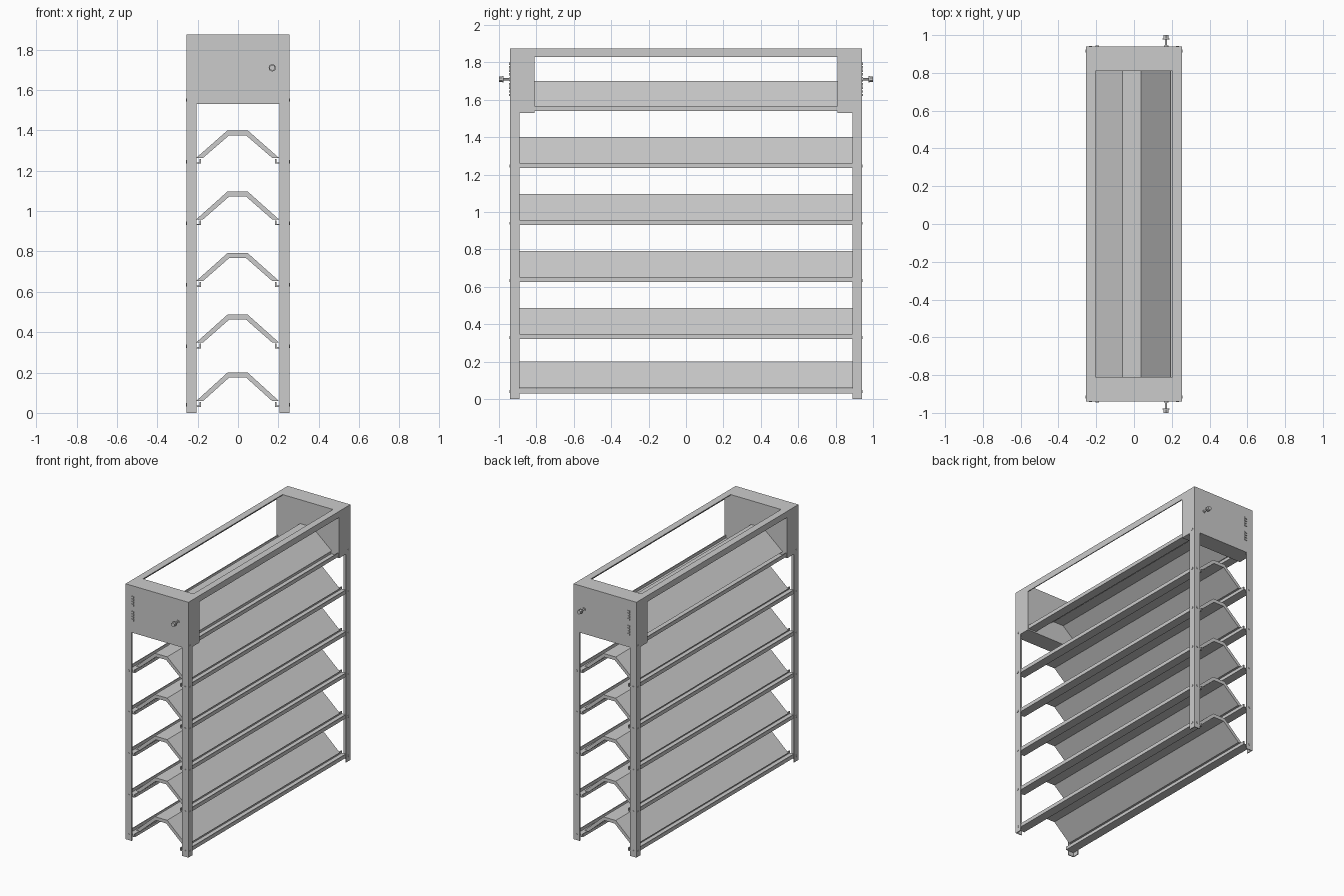
import bpy, bmesh, math
from mathutils import Matrix

if "Cube" in bpy.data.objects:
    bpy.data.objects.remove(bpy.data.objects["Cube"])

RAIL_Z = [0.03, 0.32, 0.625, 0.93, 1.235, 1.54]
TOP_Z = [0.2, 0.487, 0.792, 1.097, 1.4, 1.7]
T = 0.006  # sheet thickness


def finish(name, bm):
    bmesh.ops.recalc_face_normals(bm, faces=bm.faces)
    me = bpy.data.meshes.new(name)
    bm.to_mesh(me)
    bm.free()
    ob = bpy.data.objects.new(name, me)
    bpy.context.collection.objects.link(ob)
    return ob


def extrude(name, pts, axis, a, b):
    """Extrude a closed outline along y (outline in x,z) or z (outline in x,y)."""
    bm = bmesh.new()
    if axis == 'y':
        vs = [bm.verts.new((p, a, q)) for p, q in pts]
        step = (0, b - a, 0)
    else:
        vs = [bm.verts.new((p, q, a)) for p, q in pts]
        step = (0, 0, b - a)
    face = bm.faces.new(vs)
    out = bmesh.ops.extrude_face_region(bm, geom=[face], use_keep_orig=True)
    moved = [g for g in out['geom'] if isinstance(g, bmesh.types.BMVert)]
    bmesh.ops.translate(bm, verts=moved, vec=step)
    return finish(name, bm)


def box(name, lo, hi):
    pts = [(lo[0], lo[1]), (hi[0], lo[1]), (hi[0], hi[1]), (lo[0], hi[1])]
    return extrude(name, pts, 'z', lo[2], hi[2])


def cylinder(name, centre, axis, r, depth, sides):
    bm = bmesh.new()
    bmesh.ops.create_cone(bm, cap_ends=True, segments=sides, radius1=r, radius2=r, depth=depth)
    rot = Matrix.Rotation(math.pi / 2, 4, 'X' if axis == 'y' else 'Y')
    bmesh.ops.transform(bm, matrix=Matrix.Translation(centre) @ rot, verts=bm.verts)
    return finish(name, bm)


# Corner posts in angle section, with small bolt heads on both faces
for sx in (-1, 1):
    for sy in (-1, 1):
        prof = [(.255, .94), (.205, .94), (.205, .94 - T), (.255 - T, .94 - T),
                (.255 - T, .89), (.255, .89)]
        extrude("corner_post", [(sx * x, sy * y) for x, y in prof], 'z', 0, 1.53)
        for z in RAIL_Z:
            if z < 1.5:
                cylinder("post_bolt_end", (sx * .23, sy * .94, z + .01), 'y', .008, .006, 8)
            cylinder("post_bolt_side", (sx * .255, sy * .917, z + .01), 'x', .008, .006, 8)

# Gutter rails on both long sides
for sx in (-1, 1):
    for z in RAIL_Z:
        h = .027
        prof = [(.249, z), (.249, z + h), (.249 - T, z + h), (.249 - T, z + T),
                (.19, z + T), (.19, z + h - .004), (.184, z + h - .004), (.184, z)]
        extrude("gutter_rail", [(sx * x, q) for x, q in prof], 'y', -.934, .934)
    # Top rails in angle section
    prof = [(.255, 1.83), (.255, 1.875), (.205, 1.875), (.205, 1.875 - T),
            (.255 - T, 1.875 - T), (.255 - T, 1.83)]
    extrude("top_rail", [(sx * x, q) for x, q in prof], 'y', -.81, .81)

# Folded roof-shaped trays
for i, (z, top) in enumerate(zip(RAIL_Z, TOP_Z)):
    last = i == 5
    half, dx = (.81, -.012) if last else (.89, -.002)
    right = [(.05, top), (.206, z + .028), (.172, z + .028), (.042, top - .025)]
    outline = [right[0], right[1], right[2], right[3]]
    outline += [(-x, q) for x, q in reversed(right)]
    extrude("folded_tray", [(x + dx, q) for x, q in outline], 'y', -half, half)

# End boxes with louvres and a long hex bolt
for sy in (-1, 1):
    y0, y1 = sorted((sy * .81, sy * .94))
    box("end_box", (-.255, y0, 1.53), (.255, y1, 1.875))
    for start in (1.62, 1.73):
        for k in range(4):
            z = start + k * .019
            l0, l1 = sorted((sy * .938, sy * .946))
            box("louvre", (-.205, l0, z), (-.185, l1, z + .012))
    cylinder("bolt_washer", (.17, sy * .9425, 1.71), 'y', .012, .005, 12)
    cylinder("bolt_shaft", (.17, sy * .957, 1.71), 'y', .006, .05, 12)
    cylinder("bolt_collar", (.17, sy * .979, 1.71), 'y', .018, .006, 16)
    cylinder("bolt_head", (.17, sy * .99, 1.71), 'y', .015, .02, 6)
